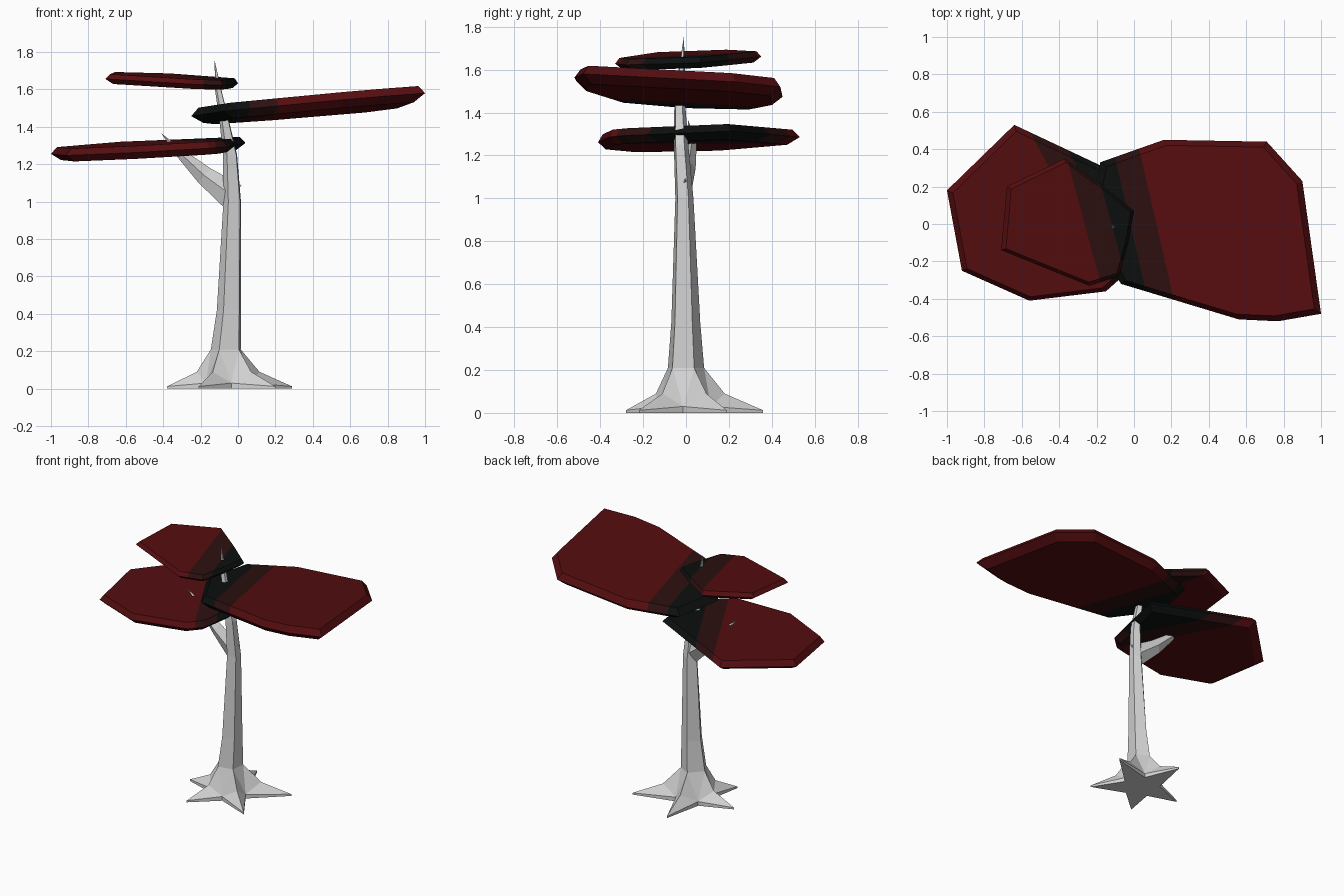
import bpy, bmesh, math
from mathutils import Vector

cube = bpy.data.objects.get("Cube")
if cube:
    bpy.data.objects.remove(cube, do_unlink=True)


def material(name, rgb):
    m = bpy.data.materials.new(name)
    m.use_nodes = True
    m.diffuse_color = (*rgb, 1)
    m.node_tree.nodes["Principled BSDF"].inputs["Base Color"].default_value = (*rgb, 1)
    return m


bark = material("pale bark", (0.65, 0.65, 0.65))
leaf_mats = [material("black leaf", (0.004, 0.005, 0.005)),
             material("dark maroon leaf", (0.025, 0.005, 0.005)),
             material("red leaf", (0.09, 0.004, 0.005))]


def finish(name, bm, mats):
    bmesh.ops.recalc_face_normals(bm, faces=bm.faces)
    mesh = bpy.data.meshes.new(name)
    bm.to_mesh(mesh)
    bm.free()
    for m in mats:
        mesh.materials.append(m)
    obj = bpy.data.objects.new(name, mesh)
    bpy.context.collection.objects.link(obj)
    return obj


def bridge(bm, lower, upper):
    n = len(lower)
    for i in range(n):
        j = (i + 1) % n
        bm.faces.new((lower[i], lower[j], upper[j], upper[i]))


# Flat canopy plate: bevelled outline on a tilted plane, banded away from the trunk
def canopy(name, outline, height, slope, half, direction, bands):
    bm = bmesh.new()
    mid = sum((Vector(p) for p in outline), Vector((0, 0))) / len(outline)

    def ring(scale, lift):
        pts = [mid + (Vector(p) - mid) * scale for p in outline]
        return [bm.verts.new((p.x, p.y, height + p.dot(Vector(slope)) + lift)) for p in pts]

    bottom, rim, top = ring(0.9, -half), ring(1, 0), ring(0.94, half)
    bridge(bm, bottom, rim)
    bridge(bm, rim, top)
    bm.faces.new(top)
    bm.faces.new(bottom[::-1])
    along = Vector((*direction, 0))
    for s in bands:
        bmesh.ops.bisect_plane(bm, geom=bm.verts[:] + bm.edges[:] + bm.faces[:],
                               plane_co=along * (s / along.length_squared), plane_no=along)
    for f in bm.faces:
        s = f.calc_center_median().dot(along)
        f.material_index = sum(s > b for b in bands)
    finish(name, bm, leaf_mats)


canopy("upper_canopy",
       [(-.71, -.14), (-.24, -.33), (-.08, -.28), (-.03, -.1), (0, .07),
        (-.15, .19), (-.37, .35), (-.68, .2)],
       1.63, (-.045, .04), .026, (-1, -.27), (.12, .264))
canopy("middle_canopy",
       [(1, -.48), (.9, .23), (.71, .44), (.16, .45), (-.18, .33), (-.25, 0),
        (-.07, -.32), (.56, -.51), (.77, -.52)],
       1.478, (.083, -.04), .042, (1, .23), (-.02, .12))
canopy("lower_canopy",
       [(-1, .18), (-.92, -.25), (-.56, -.41), (-.15, -.36), (-.06, -.28),
        (.04, .21), (-.64, .53)],
       1.305, (.055, .03), .035, (-1, -.54), (.14, .29))

# Trunk and roots: five root ridges run into a five sided trunk
tips = [(.29, .19), (-.1, .36), (-.38, 0), (-.21, -.28), (.2, -.22)]
core = Vector((-.06, 0))
angles = [math.atan2(y, x - core.x) % math.tau for x, y in tips]
bm = bmesh.new()


def trunk_ring(x, y, z, rx, ry):
    return [bm.verts.new((x + rx * math.cos(a), y + ry * math.sin(a), z)) for a in angles]


levels = [(-.06, -.005, .21, .085, .09), (-.045, -.005, .42, .068, .072),
          (-.028, -.01, 1.0, .05, .045), (-.04, -.025, 1.25, .04, .036),
          (-.07, -.03, 1.42, .028, .028), (-.105, -.02, 1.6, .018, .016)]
rings = [trunk_ring(*lv) for lv in levels]
for lower, upper in zip(rings, rings[1:]):
    bridge(bm, lower, upper)
peak = bm.verts.new((-.125, -.01, 1.755))
for i in range(5):
    bm.faces.new((rings[-1][i], rings[-1][(i + 1) % 5], peak))

ends, ridges, valleys = [], [], []
for i, tip in enumerate(tips):
    ends.append(bm.verts.new((*tip, .012)))
    p = core.lerp(Vector(tip), .5)
    ridges.append(bm.verts.new((p.x, p.y, .09)))
    a, b = angles[i], angles[(i + 1) % 5]
    a += ((b - a) % math.tau) / 2
    valleys.append(bm.verts.new((core.x + .13 * math.cos(a), .13 * math.sin(a), .03)))
base = []
for i in range(5):
    t, r, e, v, w = rings[0][i], ridges[i], ends[i], valleys[i], valleys[i - 1]
    for face in ((t, v, rings[0][(i + 1) % 5]), (t, r, v), (t, w, r), (r, e, v), (r, w, e)):
        bm.faces.new(face)
    base += [e, v]
floor = [bm.verts.new((v.co.x, v.co.y, 0)) for v in base]
bridge(bm, floor, base)
hub = bm.verts.new((core.x, core.y, 0))
for i in range(10):
    bm.faces.new((hub, floor[(i + 1) % 10], floor[i]))
finish("trunk_and_roots", bm, [bark])

# Side branch: four sided taper leaning out under the lower canopy
bm = bmesh.new()
sections = [((-.03, -.005, 1.03), .075, .03), ((-.18, .015, 1.14), .05, .03),
            ((-.31, .03, 1.26), .025, .02)]
axis = Vector((-.76, 0, .65))
up = Vector((.65, 0, .76))
side = Vector((0, 1, 0))
rings = []
for centre, tall, wide in sections:
    c = Vector(centre)
    rings.append([bm.verts.new(c + d) for d in (up * tall, side * wide, -up * tall, -side * wide)])
for lower, upper in zip(rings, rings[1:]):
    bridge(bm, lower, upper)
bm.faces.new(rings[0])
tip = bm.verts.new((-.41, .01, 1.365))
for i in range(4):
    bm.faces.new((rings[-1][i], rings[-1][(i + 1) % 4], tip))
finish("side_branch", bm, [bark])
